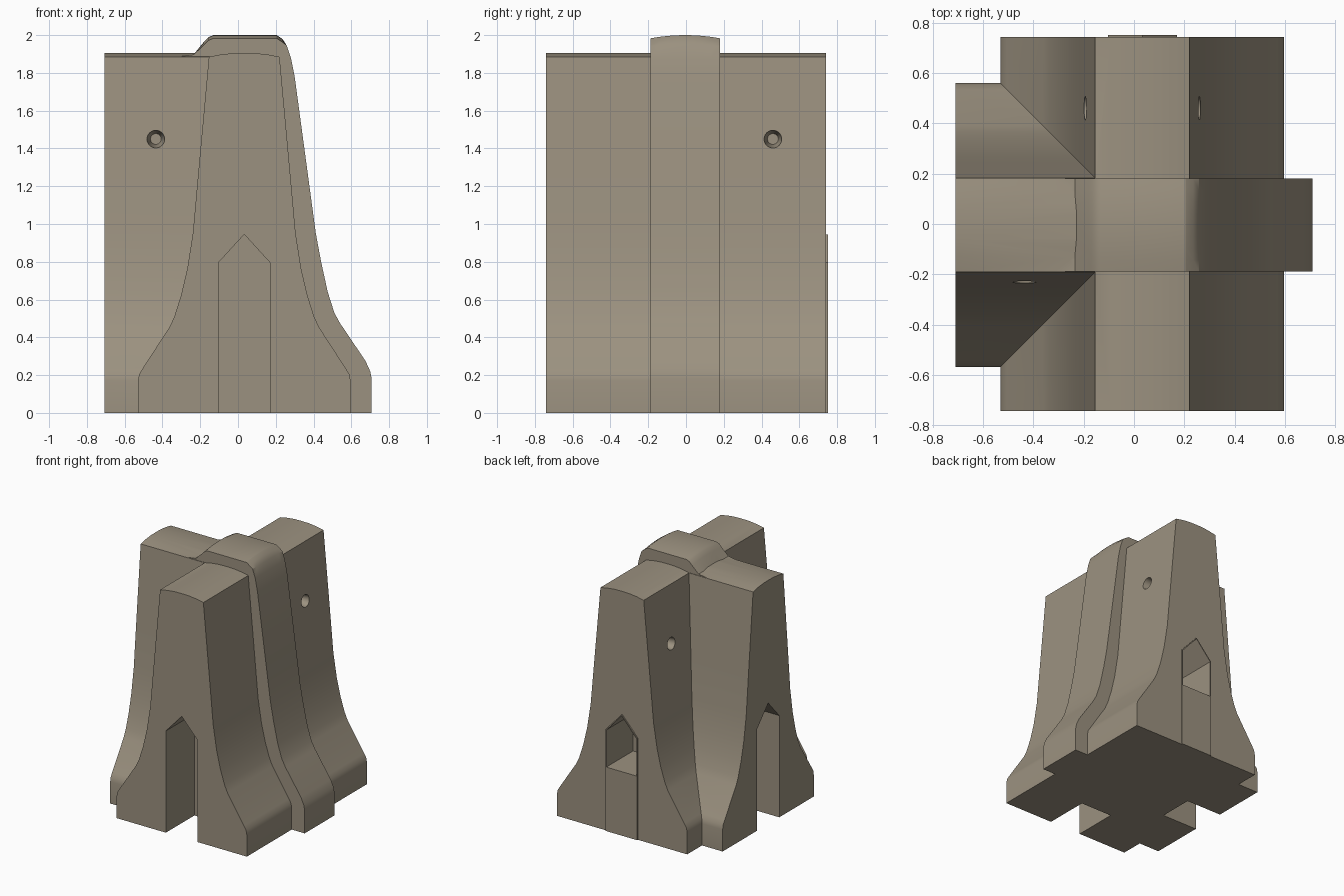
import bpy
import bmesh
import math
from mathutils import Matrix, Vector

cube = bpy.data.objects.get("Cube")
if cube:
    bpy.data.objects.remove(cube, do_unlink=True)

concrete = bpy.data.materials.new("warm grey concrete")
concrete.use_nodes = True
COLOUR = (0.33, 0.285, 0.215, 1)
concrete.diffuse_color = COLOUR
bsdf = concrete.node_tree.nodes["Principled BSDF"]
bsdf.inputs["Base Color"].default_value = COLOUR
bsdf.inputs["Roughness"].default_value = 0.9

CX, CY = 0.033, -0.004      # centre lines of the long wall and the branch
END = 0.742                 # half length of the long wall
OUT = 0.708                 # reach of the branch and the rib


def add_object(name, bm):
    bmesh.ops.recalc_face_normals(bm, faces=bm.faces)
    mesh = bpy.data.meshes.new(name)
    bm.to_mesh(mesh)
    bm.free()
    mesh.materials.append(concrete)
    obj = bpy.data.objects.new(name, mesh)
    bpy.context.collection.objects.link(obj)
    return obj


def prism(name, outline, stations, axis="y", crown=0.0):
    """Sweep a (side, height) outline along an axis; crown domes the top."""
    bm = bmesh.new()
    half = abs(stations[-1] - stations[0]) / 2
    mid = (stations[-1] + stations[0]) / 2
    rings = []
    for s in stations:
        ring = []
        for u, z in outline:
            drop = crown * ((s - mid) / half) ** 2 if z > 1.95 else 0
            co = (u, s, z - drop) if axis == "y" else (s, u, z - drop)
            ring.append(bm.verts.new(co))
        rings.append(ring)
    n = len(outline)
    for a, b in zip(rings, rings[1:]):
        for i in range(n):
            j = (i + 1) % n
            bm.faces.new((a[i], a[j], b[j], b[i]))
    bm.faces.new(rings[0])
    bm.faces.new(rings[-1][::-1])
    return add_object(name, bm)


def mirrored(half, centre):
    return ([(centre + w, z) for w, z in half]
            + [(centre - w, z) for w, z in reversed(half) if w > 0])


def gable(centre, half, low, shoulder, peak):
    return [(centre - half, low), (centre + half, low), (centre + half, shoulder),
            (centre, peak), (centre - half, shoulder)]


def cone_cutter(name, tip, mouth, radius):
    """Tapered recess that opens toward the mouth point."""
    axis = Vector(mouth) - Vector(tip)
    bm = bmesh.new()
    bmesh.ops.create_cone(bm, cap_ends=True, segments=24, radius1=radius * 0.55,
                          radius2=radius, depth=axis.length)
    turn = axis.to_track_quat("Z", "Y").to_matrix().to_4x4()
    centre = (Vector(tip) + Vector(mouth)) / 2
    bm.transform(Matrix.Translation(centre) @ turn)
    return add_object(name, bm)


# Flared wall section shared by the long wall and the branch
wall_half = [(0.563, 0), (0.563, 0.17), (0.556, 0.205), (0.538, 0.235), (0.395, 0.455),
             (0.37, 0.51), (0.335, 0.62), (0.302, 0.76), (0.272, 0.95), (0.245, 1.25),
             (0.187, 1.885), (0.125, 1.897), (0.06, 1.904), (0, 1.905)]
barrier = prism("barrier", mirrored(wall_half, CX), [-END, END])
branch = prism("branch", mirrored(wall_half, CY), [-OUT, CX], "x")

# Raised rib that wraps over the crossing and down the plain side
rib_outline = [(-0.35, 0), (OUT, 0), (OUT, 0.18), (0.7, 0.22), (0.675, 0.275),
               (0.54, 0.475), (0.51, 0.53), (0.475, 0.64), (0.44, 0.8), (0.412, 0.95),
               (0.385, 1.15), (0.3, 1.78), (0.28, 1.88), (0.258, 1.945), (0.235, 1.98),
               (0.205, 2), (-0.13, 2), (-0.155, 1.99), (-0.18, 1.965), (-0.235, 1.897),
               (-0.35, 1.88)]
rib = prism("rib", rib_outline, [CY + 0.184 * k / 4 for k in range(-4, 5)], crown=0.017)

# Gabled tongue plate on the back end
tongue = prism("tongue", gable(CX, 0.137, 0, 0.795, 0.945), [END - 0.1, END + 0.009])

# Gabled sockets on the front and branch ends, and a pocket above the tongue
cutters = [
    prism("front_socket", gable(CX, 0.137, -0.1, 0.795, 0.945), [-1, -0.39]),
    prism("branch_socket", gable(CY, 0.137, -0.1, 0.795, 0.945), [-1, -0.4], "x"),
    prism("tongue_pocket", gable(CX, 0.13, 0.5, 0.79, 0.935), [0.42, 1]),
]

# Tapered lifting holes on every wall face
HOLE_Z, HOLE_R, FACE = 1.45, 0.052, 0.227
for side in (-1, 1):
    for y in (-0.47, 0.46):
        cutters.append(cone_cutter("wall_hole", (CX + side * (FACE - 0.11), y, HOLE_Z),
                                   (CX + side * (FACE + 0.03), y, HOLE_Z), HOLE_R))
    cutters.append(cone_cutter("branch_hole", (-0.435, CY + side * (FACE - 0.11), HOLE_Z),
                               (-0.435, CY + side * (FACE + 0.03), HOLE_Z), HOLE_R))

# Join the parts, then cut the sockets and holes
helpers = [branch, rib, tongue] + cutters
for helper in helpers:
    helper.hide_render = True
    mod = barrier.modifiers.new(helper.name, "BOOLEAN")
    mod.operation = "DIFFERENCE" if helper in cutters else "UNION"
    mod.solver = "EXACT"
    mod.object = helper

graph = bpy.context.evaluated_depsgraph_get()
result = bpy.data.meshes.new_from_object(barrier.evaluated_get(graph))
barrier.modifiers.clear()
barrier.data = result
result.materials.clear()
result.materials.append(concrete)
for polygon in result.polygons:
    polygon.material_index = 0
for helper in helpers:
    bpy.data.objects.remove(helper, do_unlink=True)

bpy.ops.object.select_all(action="DESELECT")
barrier.select_set(True)
bpy.context.view_layer.objects.active = barrier
bpy.ops.object.shade_smooth_by_angle(angle=math.radians(25))
